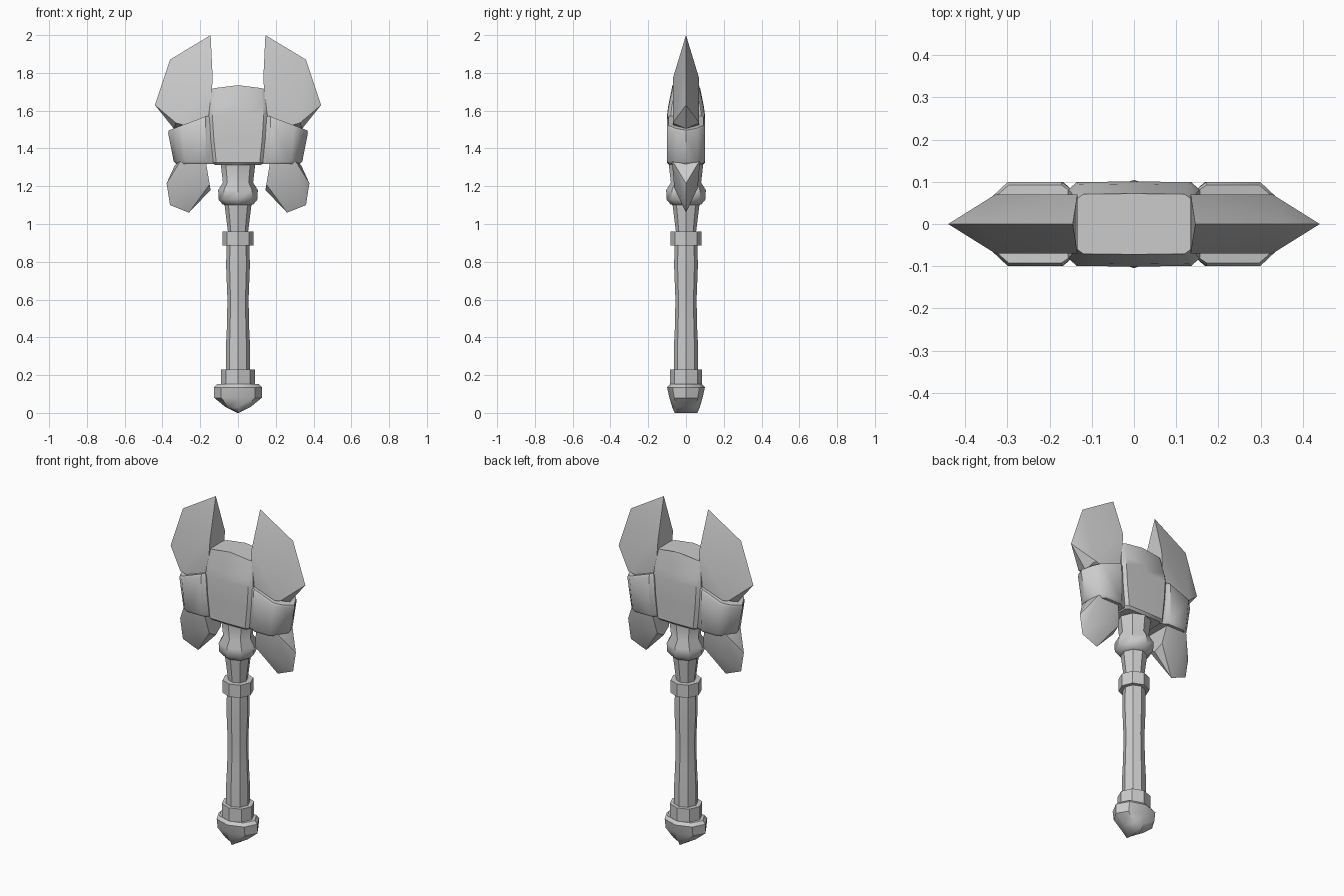
import bpy, bmesh, math

if "Cube" in bpy.data.objects:
    bpy.data.objects.remove(bpy.data.objects["Cube"])

OCT = [(math.cos(i * math.pi / 4), math.sin(i * math.pi / 4)) for i in range(8)]


def finish(name, bm, mirror=False, angle=38):
    bmesh.ops.recalc_face_normals(bm, faces=bm.faces)
    me = bpy.data.meshes.new(name)
    bm.to_mesh(me)
    bm.free()
    ob = bpy.data.objects.new(name, me)
    bpy.context.collection.objects.link(ob)
    bpy.ops.object.select_all(action='DESELECT')
    ob.select_set(True)
    bpy.context.view_layer.objects.active = ob
    bpy.ops.object.shade_smooth_by_angle(angle=math.radians(angle))
    if mirror:
        m = ob.modifiers.new("mirror", 'MIRROR')
        m.use_mirror_merge = False
    return ob


def loft(name, rings, mirror=False, angle=38):
    """Skin a stack of equal-length point rings and cap both ends."""
    bm = bmesh.new()
    rows = [[bm.verts.new(p) for p in r] for r in rings]
    n = len(rows[0])
    for a, b in zip(rows, rows[1:]):
        for i in range(n):
            j = (i + 1) % n
            bm.faces.new((a[i], a[j], b[j], b[i]))
    bm.faces.new(rows[0][::-1])
    bm.faces.new(rows[-1])
    return finish(name, bm, mirror, angle)


def turned(name, profile, section=OCT):
    """Profile rows are (z, half width x, half width y)."""
    return loft(name, [[(x * rx, y * ry, z) for x, y in section] for z, rx, ry in profile])


def wedge(name, edge, thick):
    """Convex blade: sharp outline (x, z) at y=0, thick points (x, z, half y)."""
    bm = bmesh.new()
    for x, z in edge:
        bm.verts.new((x, 0, z))
    for x, z, y in thick:
        bm.verts.new((x, y, z))
        bm.verts.new((x, -y, z))
    res = bmesh.ops.convex_hull(bm, input=bm.verts)
    junk = [v for v in bm.verts if not v.link_faces]
    bmesh.ops.delete(bm, geom=junk, context='VERTS')
    return finish(name, bm, True, 30)


# Pommel, ending in a ridge along y
turned("pommel", [(0, .004, .06), (.03, .065, .073), (.08, .126, .088),
                  (.135, .127, .1), (.152, .11, .085)])

# Rings around the grip
turned("lower_ring", [(.15, .09, .085), (.23, .09, .085)])
turned("upper_ring", [(.885, .083, .083), (.96, .083, .083)])

# Grip with slight swells
turned("grip", [(z, r, r) for z, r in
                [(.2, .064), (.35, .064), (.45, .059), (.6, .056), (.78, .063), (.9, .06)]])

# Neck and collar under the head
turned("neck", [(z, r, r) for z, r in
                [(.93, .05), (1.1, .071), (1.105, .082), (1.13, .103), (1.18, .105),
                 (1.22, .08), (1.33, .093)]])

# Central head block with an arched top
quad = [(1, .8), (.87, .98), (0, 1)]
half = quad + [(-x, y) for x, y in quad[1::-1]]
section = half + [(-x, -y) for x, y in half]
rows = [(1.312, .122, .088, 0), (1.325, .132, .1, 0), (1.45, .147, .101, 0), (1.57, .156, .101, 0),
        (1.62, .15, .095, 0), (1.715, .138, .072, .02)]
loft("head_block", [[(x * rx, y * ry, z + arch * (1 - x * x)) for x, y in section]
                    for z, rx, ry, arch in rows])

# Side clamps: same section at each level, narrowing downward, sloping top
side = [(.12, .08), (.15, .084), (.172, .1), (.3, .1), (.343, .06), (.372, 0)]
outline = side + [(x, -y) for x, y in side[-2::-1]]


def clamp_ring(k, zf, inset=0):
    return [(.15 + (x - .15) * k, y * (1 - inset), zf(x)) for x, y in outline]


def top_z(x):
    return 1.574 - max(0, x - .16) * .37


loft("side_clamp", [clamp_ring(.8, lambda x: 1.318, .1), clamp_ring(.86, lambda x: 1.333),
                    clamp_ring(.99, lambda x: top_z(x) - .015),
                    clamp_ring(.98, top_z, .08)], mirror=True)

# Upper blades
wedge("upper_blade",
      [(.145, 2.0), (.36, 1.87), (.44, 1.63), (.34, 1.505), (.2, 1.5)],
      [(.134, 1.77, .07), (.15, 1.55, .07), (.328, 1.535, .07), (.2, 1.5, .065)])

# Lower spikes
wedge("lower_spike",
      [(.26, 1.06), (.36, 1.1), (.378, 1.215), (.335, 1.31), (.145, 1.18)],
      [(.172, 1.34, .075), (.3, 1.34, .075), (.15, 1.21, .055), (.275, 1.19, .062)])
